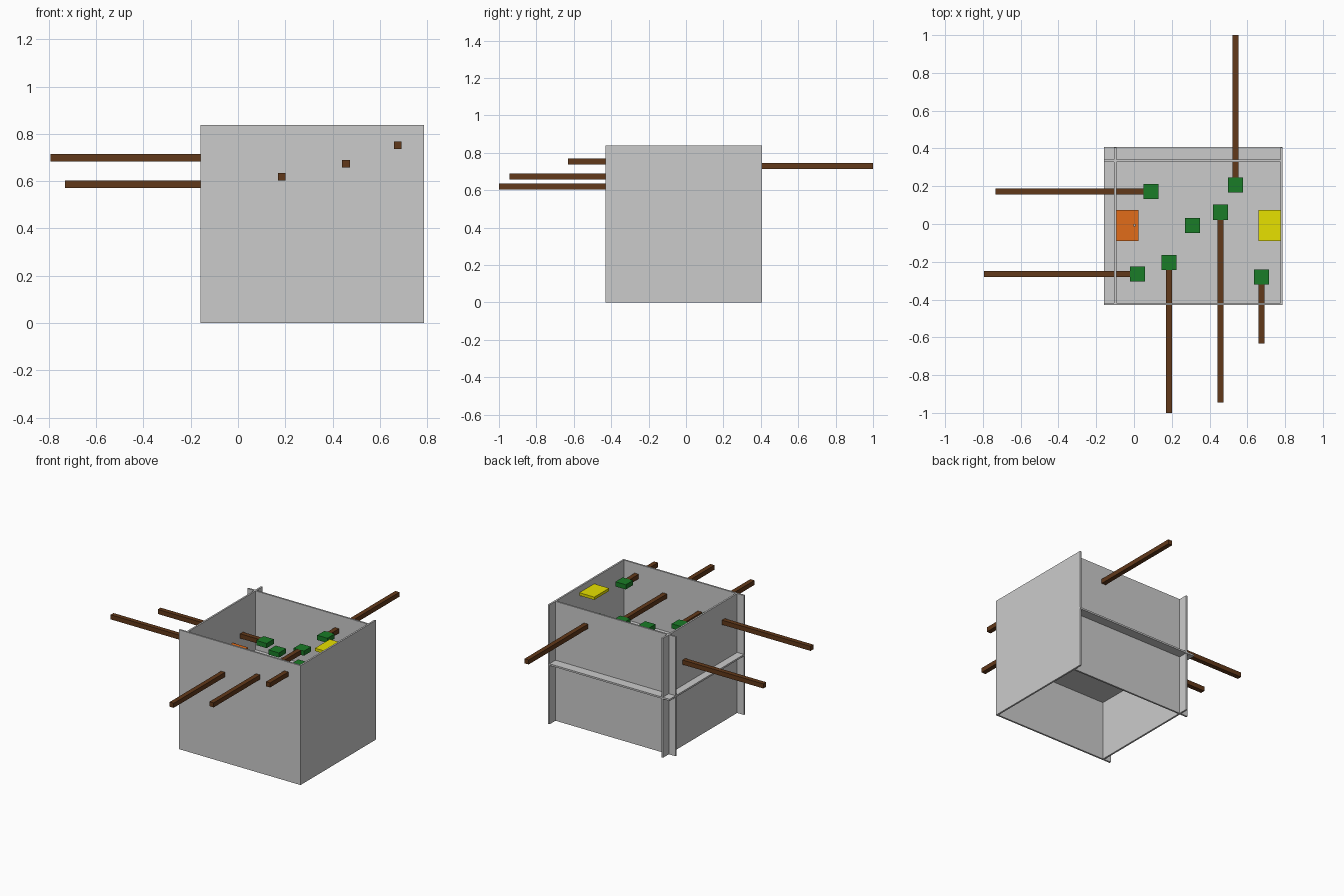
import bpy

if "Cube" in bpy.data.objects:
    bpy.data.objects.remove(bpy.data.objects["Cube"])


def material(name, rgb):
    m = bpy.data.materials.new(name)
    m.diffuse_color = (*rgb, 1)
    m.use_nodes = True
    m.node_tree.nodes["Principled BSDF"].inputs["Base Color"].default_value = m.diffuse_color
    return m


def box(name, x, y, z, mat=None):
    """Axis-aligned box from (min, max) ranges."""
    bpy.ops.mesh.primitive_cube_add(size=1, location=[(a + b) / 2 for a, b in (x, y, z)])
    o = bpy.context.object
    o.name = name
    o.scale = [b - a for a, b in (x, y, z)]
    bpy.ops.object.transform_apply(location=False, rotation=False, scale=True)
    if mat:
        o.data.materials.append(mat)
    return o


def around(c, half):
    return (c - half, c + half)


brown = material("brown", (0.12, 0.04, 0.01))
green = material("green", (0.01, 0.2, 0.02))
yellow = material("yellow", (0.8, 0.75, 0.0))
orange = material("orange", (0.75, 0.15, 0.01))

# Room: four overlapping wall panels and a floor panel at mid height
X, Y, Z = (-0.158, 0.787), (-0.43, 0.405), (0, 0.838)
T = 0.012
box("front_wall", X, (Y[0], Y[0] + T), Z)
box("back_wall", X, (0.329, 0.329 + T), Z)
box("left_wall", (-0.105, -0.105 + T), Y, Z)
box("right_wall", (X[1] - T, X[1]), Y, Z)
box("floor", X, (Y[0], Y[1] + 0.002), around(0.419, T / 2))

# Stepping blocks, each on a beam running out through a wall:
# x, y, z, beam axis (0 = x, 1 = y), outer beam end
H, B = 0.04, 0.016
steps = [
    (0.018, -0.265, 0.70, 0, -0.793),
    (0.090, 0.172, 0.587, 0, -0.732),
    (0.185, -0.203, 0.619, 1, -1.0),
    (0.457, 0.062, 0.674, 1, -0.945),
    (0.676, -0.280, 0.753, 1, -0.632),
    (0.538, 0.207, 0.73, 1, 1.0),
    (0.310, -0.007, 0.648, None, 0),
]
for i, (x, y, z, axis, end) in enumerate(steps, 1):
    box(f"step_block_{i}", around(x, H), around(y, H), around(z, 0.0165), green)
    if axis is None:
        continue
    span = [around(x, B), around(y, B), around(z, B)]
    c = (x, y)[axis]
    inner = c + (H if end > c else -H)
    span[axis] = (min(inner, end), max(inner, end))
    box(f"beam_{i}", *span, brown)

# Start and finish platforms
box("start_platform", (-0.093, 0.025), (-0.089, 0.075), around(0.56, 0.01), orange)
box("finish_platform", (0.66, 0.775), (-0.089, 0.075), around(0.787, 0.01), yellow)

# Tiny marker standing on the start platform
box("marker", around(0.003, 0.006), around(-0.007, 0.006), (0.57, 0.582))
